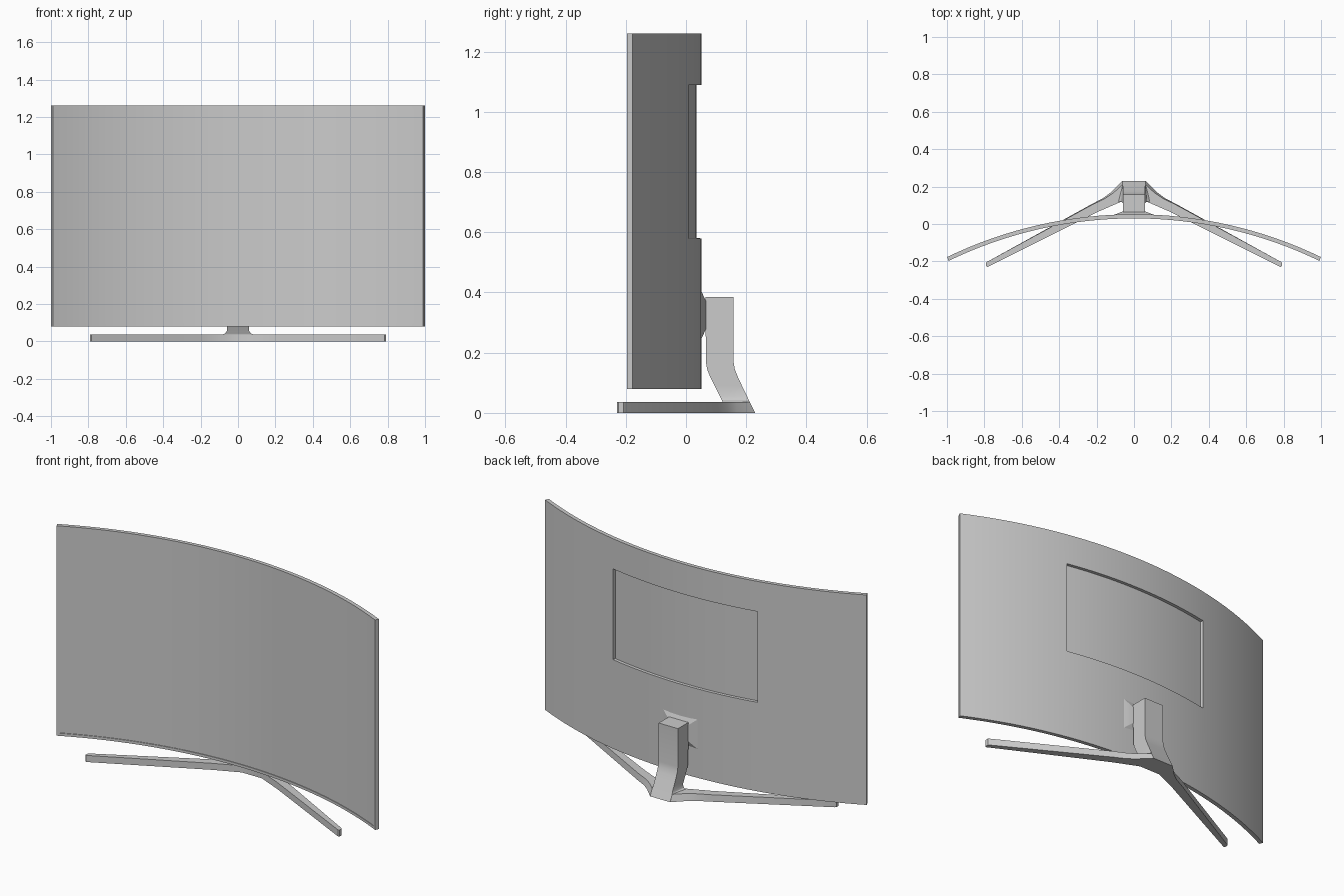
import bpy, bmesh
from math import sin, cos, asin, radians, hypot

if "Cube" in bpy.data.objects:
    bpy.data.objects.remove(bpy.data.objects["Cube"])

R, THICK, CY = 2.298, 0.022, -2.246      # back radius, thickness, arc centre y
SEG, Z_ROWS = 32, (0.08, 0.58, 1.09, 1.26)


def finish(name, bm, angle=25):
    bmesh.ops.recalc_face_normals(bm, faces=bm.faces[:])
    mesh = bpy.data.meshes.new(name)
    bm.to_mesh(mesh)
    bm.free()
    ob = bpy.data.objects.new(name, mesh)
    bpy.context.collection.objects.link(ob)
    bpy.ops.object.select_all(action='DESELECT')
    ob.select_set(True)
    bpy.context.view_layer.objects.active = ob
    bpy.ops.object.shade_smooth_by_angle(angle=radians(angle))
    return ob


def loft(name, rings, angle=25):
    """Closed solid through a list of equal-length point rings."""
    bm = bmesh.new()
    vs = [[bm.verts.new(p) for p in ring] for ring in rings]
    for a, b in zip(vs, vs[1:]):
        n = len(a)
        for i in range(n):
            j = (i + 1) % n
            bm.faces.new((a[i], a[j], b[j], b[i]))
    bm.faces.new(vs[0][::-1])
    bm.faces.new(vs[-1])
    return finish(name, bm, angle)


def set_radius(faces, r):
    """Move the faces onto the cylinder of radius r around the arc centre."""
    for v in {v for f in faces for v in f.verts}:
        k = r / hypot(v.co.x, v.co.y - CY)
        v.co.x *= k
        v.co.y = CY + (v.co.y - CY) * k


# Curved screen: inner and outer arc sheets joined by a rim
bm = bmesh.new()
half = asin(1 / R)
angles = [half * (2 * i / SEG - 1) for i in range(SEG + 1)]
sheets = [[[bm.verts.new((r * sin(a), CY + r * cos(a), z)) for z in Z_ROWS]
           for a in angles] for r in (R - THICK, R)]
front, panel = [], []
for s, g in enumerate(sheets):
    for i in range(SEG):
        for k in range(3):
            f = bm.faces.new((g[i][k], g[i + 1][k], g[i + 1][k + 1], g[i][k + 1]))
            if s == 0:
                front.append(f)
            elif k == 1 and 9 <= i < SEG - 9:
                panel.append(f)
a, b = sheets
for k in (0, 3):
    for i in range(SEG):
        bm.faces.new((a[i][k], a[i + 1][k], b[i + 1][k], b[i][k]))
for i in (0, SEG):
    for k in range(3):
        bm.faces.new((a[i][k], a[i][k + 1], b[i][k + 1], b[i][k]))
bmesh.ops.recalc_face_normals(bm, faces=bm.faces[:])

# Slim front bezel and sunken rear panel
bmesh.ops.inset_region(bm, faces=front, thickness=0.015, use_even_offset=True)
bmesh.ops.inset_region(bm, faces=front, thickness=0.0005, use_even_offset=True)
set_radius(front, R - THICK + 0.003)
bmesh.ops.inset_region(bm, faces=panel, thickness=0.0005, use_even_offset=True)
set_radius(panel, R - 0.017)
finish("curved_screen", bm)


def rect_xz(y, w, z0, z1):
    return [(-w, y, z0), (w, y, z0), (w, y, z1), (-w, y, z1)]


# Tapered mount between the screen and the neck
loft("screen_mount", [rect_xz(0.046, 0.115, 0.235, 0.415),
                      rect_xz(0.067, 0.06, 0.28, 0.37)])

# Neck sections: z, front y, rear y, front half width, rear half width
neck = [(0.0, 0.125, 0.23, 0.085, 0.062), (0.036, 0.122, 0.212, 0.085, 0.062),
        (0.042, 0.119, 0.209, 0.070, 0.061), (0.055, 0.113, 0.203, 0.060, 0.06),
        (0.09, 0.095, 0.186, 0.06, 0.06), (0.12, 0.080, 0.172, 0.06, 0.06),
        (0.145, 0.070, 0.162, 0.06, 0.06), (0.17, 0.066, 0.158, 0.06, 0.06),
        (0.385, 0.065, 0.157, 0.06, 0.06)]
loft("neck", [[(-wf, y0, z), (wf, y0, z), (wr, y1, z), (-wr, y1, z)]
              for z, y0, y1, wf, wr in neck], 30)


# V-shaped foot: half outlines from rear to front, mirrored across x
def outline(half_pts, z):
    return ([(x, y, z) for x, y in half_pts]
            + [(-x, y, z) for x, y in reversed(half_pts)])


bottom = [(0.062, 0.23), (0.125, 0.168), (0.165, 0.138), (0.225, 0.107),
          (0.785, -0.202), (0.79, -0.207), (0.79, -0.225), (0.784, -0.23),
          (0.20, 0.062), (0.062, 0.122)]
top = [(0.062, 0.211), (0.108, 0.168), (0.155, 0.136), (0.222, 0.104)] + bottom[4:]
loft("foot", [outline(bottom, 0.0), outline(top, 0.037)], 30)
